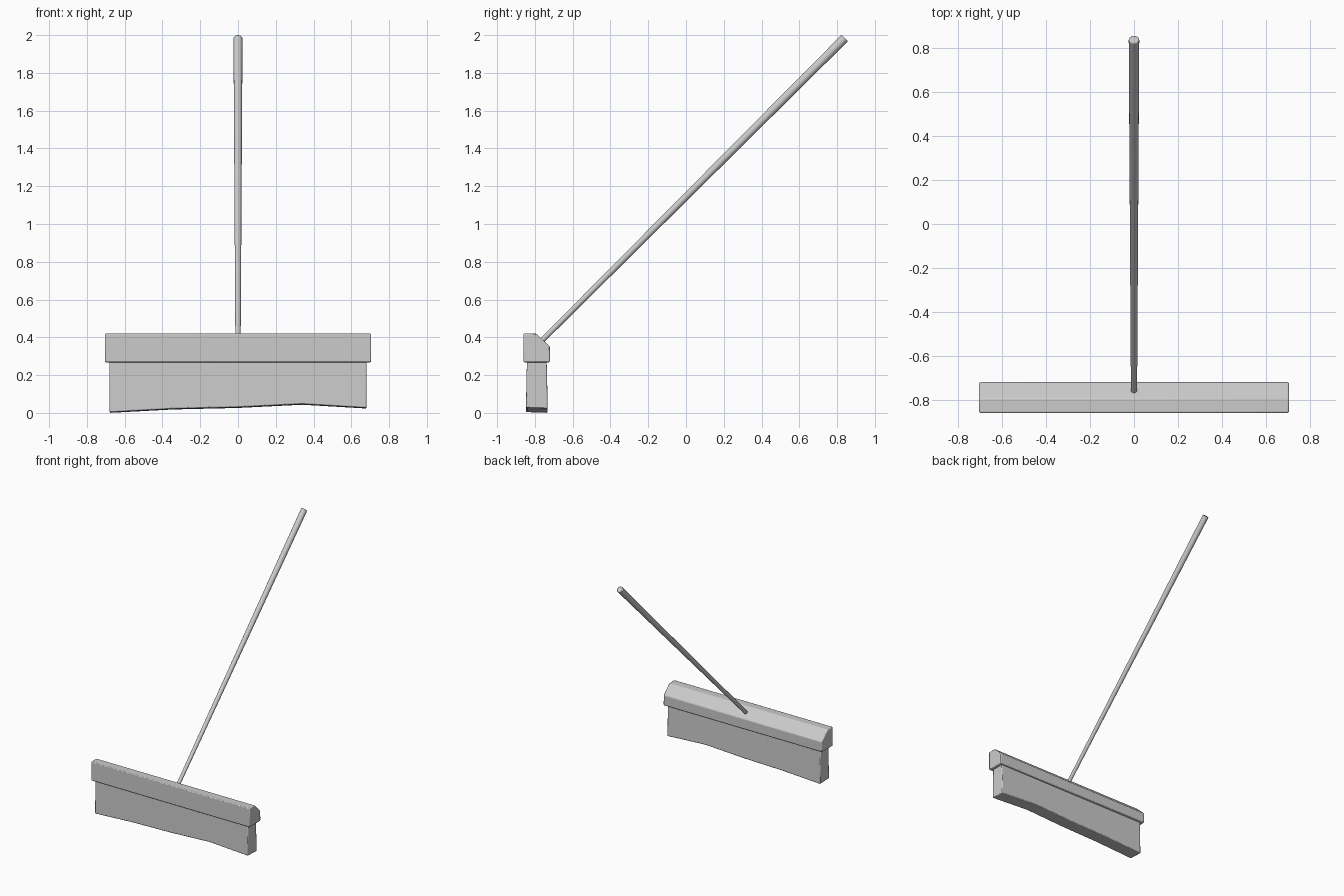
import bpy, bmesh
from mathutils import Vector

if "Cube" in bpy.data.objects:
    bpy.data.objects.remove(bpy.data.objects["Cube"])


def finish(name, bm, bevel):
    """Turn a bmesh into a softly bevelled object."""
    bmesh.ops.recalc_face_normals(bm, faces=bm.faces)
    mesh = bpy.data.meshes.new(name)
    bm.to_mesh(mesh)
    bm.free()
    obj = bpy.data.objects.new(name, mesh)
    bpy.context.collection.objects.link(obj)
    mod = obj.modifiers.new("soft_edges", 'BEVEL')
    mod.width = bevel
    mod.segments = 2
    mod.limit_method = 'ANGLE'
    mod.angle_limit = 0.5
    bpy.ops.object.select_all(action='DESELECT')
    obj.select_set(True)
    bpy.context.view_layer.objects.active = obj
    bpy.ops.object.shade_smooth_by_angle(angle=0.6)
    return obj


def loft(bm, sections):
    """Skin a row of matching cross-sections and cap both ends."""
    rings = [[bm.verts.new(p) for p in s] for s in sections]
    n = len(rings[0])
    for a, b in zip(rings, rings[1:]):
        for i in range(n):
            j = (i + 1) % n
            bm.faces.new((a[i], a[j], b[j], b[i]))
    bm.faces.new(rings[0])
    bm.faces.new(rings[-1])


# Head: a long block with a sloped back shoulder
profile = [(-0.86, 0.268), (-0.86, 0.42), (-0.793, 0.42),
           (-0.72, 0.35), (-0.72, 0.268)]
bm = bmesh.new()
loft(bm, [[(x, y, z) for y, z in profile] for x in (-0.705, 0.705)])
finish("broom_head", bm, 0.006)

# Bristles: a slab with a worn, wavy lower edge
wear = [(-0.68, 0.004), (-0.34, 0.022), (0, 0.03), (0.34, 0.047), (0.68, 0.027)]
bm = bmesh.new()
loft(bm, [[(x, -0.847, z), (x, -0.842, 0.285),
           (x, -0.738, 0.285), (x, -0.732, z - 0.004)] for x, z in wear])
finish("bristles", bm, 0.006)

# Handle: a tapered pole leaning back at 45 degrees
start, end = Vector((0, -0.775, 0.37)), Vector((0, 0.841, 1.985))
axis = end - start
bm = bmesh.new()
bmesh.ops.create_cone(bm, cap_ends=True, segments=16, radius1=0.014,
                      radius2=0.024, depth=axis.length)
pole = finish("handle", bm, 0.005)
pole.location = (start + end) / 2
pole.rotation_euler = axis.to_track_quat('Z', 'Y').to_euler()
